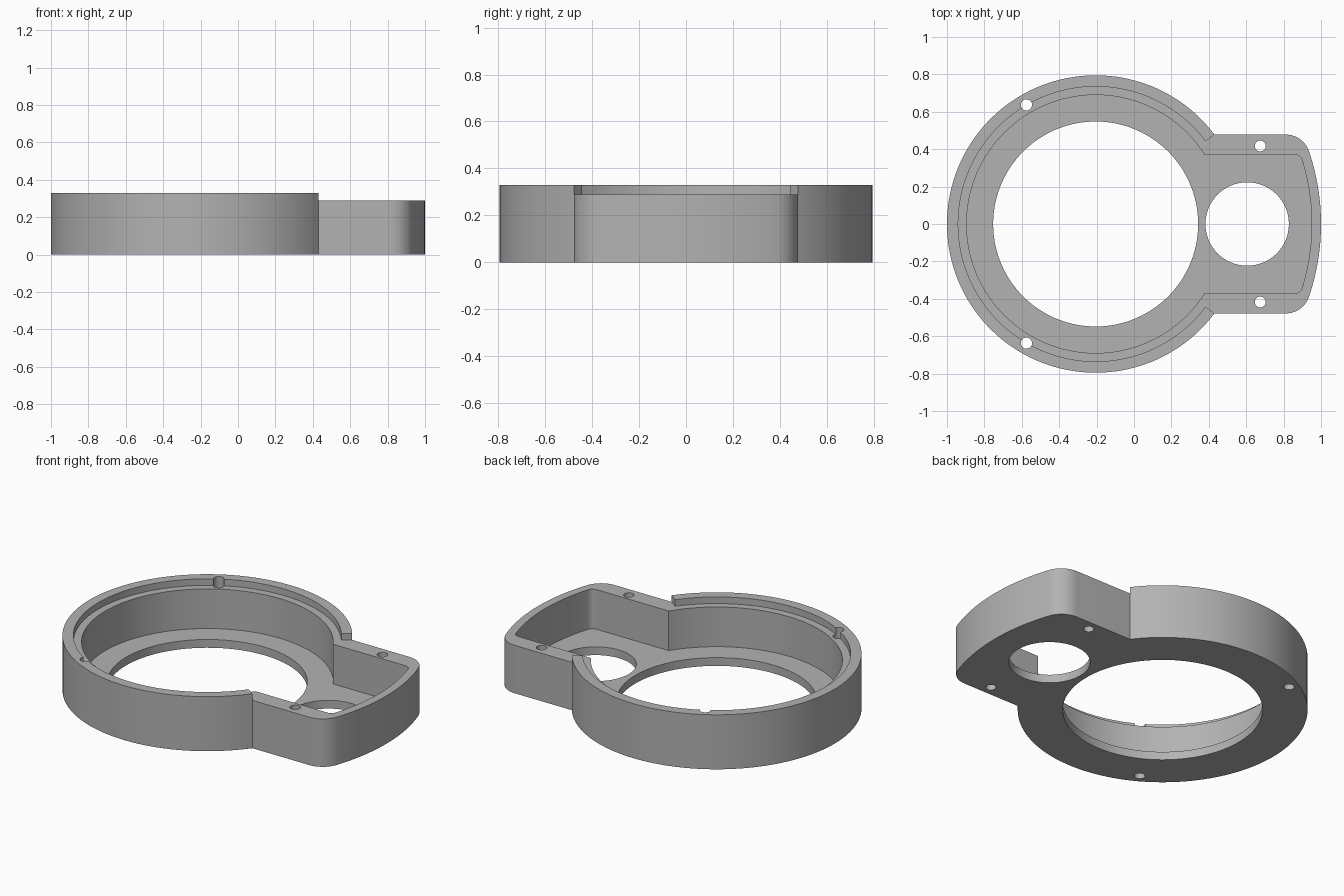
import bpy, bmesh
from math import sin, cos, asin, atan2, sqrt, pi, tau

if "Cube" in bpy.data.objects:
    bpy.data.objects.remove(bpy.data.objects["Cube"])

CX = -0.205                      # centre of the large ring
FLOOR, RIM, TOP = 0.05, 0.29, 0.33

grey = bpy.data.materials.new("mid_grey")
grey.use_nodes = True
colour = (0.45, 0.45, 0.45, 1)
grey.diffuse_color = colour
grey.node_tree.nodes["Principled BSDF"].inputs["Base Color"].default_value = colour


def arc(cx, cy, r, a, b, n):
    return [(cx + r * cos(a + (b - a) * i / n), cy + r * sin(a + (b - a) * i / n))
            for i in range(n + 1)]


def outline(r, end_r, half, fillet):
    """Ring joined to a straight-sided arm with a rounded, bowed end."""
    a = asin(half / r)
    y = half - fillet
    x = sqrt((end_r - fillet) ** 2 - y ** 2)
    t = atan2(y, x)
    return (arc(CX, 0, r, a, tau - a, 120)
            + arc(CX + x, -y, fillet, -pi / 2, -t, 10)
            + arc(CX, 0, end_r, -t, t, 24)[1:-1]
            + arc(CX + x, y, fillet, t, pi / 2, 10))


def prism(name, points, z0, z1):
    bm = bmesh.new()
    face = bm.faces.new([bm.verts.new((x, y, z0)) for x, y in points])
    top = bmesh.ops.extrude_face_region(bm, geom=[face])["geom"]
    bmesh.ops.translate(bm, vec=(0, 0, z1 - z0),
                        verts=[v for v in top if isinstance(v, bmesh.types.BMVert)])
    bmesh.ops.recalc_face_normals(bm, faces=bm.faces)
    mesh = bpy.data.meshes.new(name)
    bm.to_mesh(mesh)
    bm.free()
    mesh.materials.append(grey)
    ob = bpy.data.objects.new(name, mesh)
    bpy.context.collection.objects.link(ob)
    return ob


def cut(target, cutter):
    cutter.hide_render = True
    mod = target.modifiers.new("cut", "BOOLEAN")
    mod.operation, mod.solver, mod.object = "DIFFERENCE", "EXACT", cutter
    bpy.context.view_layer.objects.active = target
    bpy.ops.object.modifier_apply(modifier=mod.name)
    bpy.data.objects.remove(cutter)


def hole(x, y, r, n):
    cut(housing, prism("hole_cutter", arc(x, y, r, 0, tau, n)[:-1], -0.1, 0.5))


# Housing body
housing = prism("housing", outline(0.795, 1.205, 0.478, 0.13), 0, TOP)

# Lowered arm and stepped seat inside the raised lip
a = asin(0.478 / 0.795)
seat = arc(CX, 0, 0.735, a, tau - a, 120)
seat += [(CX + 1.6 * cos(a), -1.6 * sin(a)), (CX + 1.6 * cos(a), 1.6 * sin(a))]
cut(housing, prism("seat_cutter", seat, RIM, 0.5))

# Inner cavity
cut(housing, prism("cavity_cutter", outline(0.69, 1.155, 0.372, 0.04), FLOOR, 0.5))

# Floor openings and screw holes
hole(CX, 0, 0.548, 120)
hole(0.605, 0, 0.223, 64)
for side in (1, -1):
    hole(-0.575, side * 0.637, 0.03, 24)
    hole(0.675, side * 0.417, 0.029, 24)

bpy.ops.object.select_all(action="DESELECT")
housing.select_set(True)
bpy.context.view_layer.objects.active = housing
bpy.ops.object.shade_smooth_by_angle(angle=pi / 6)
